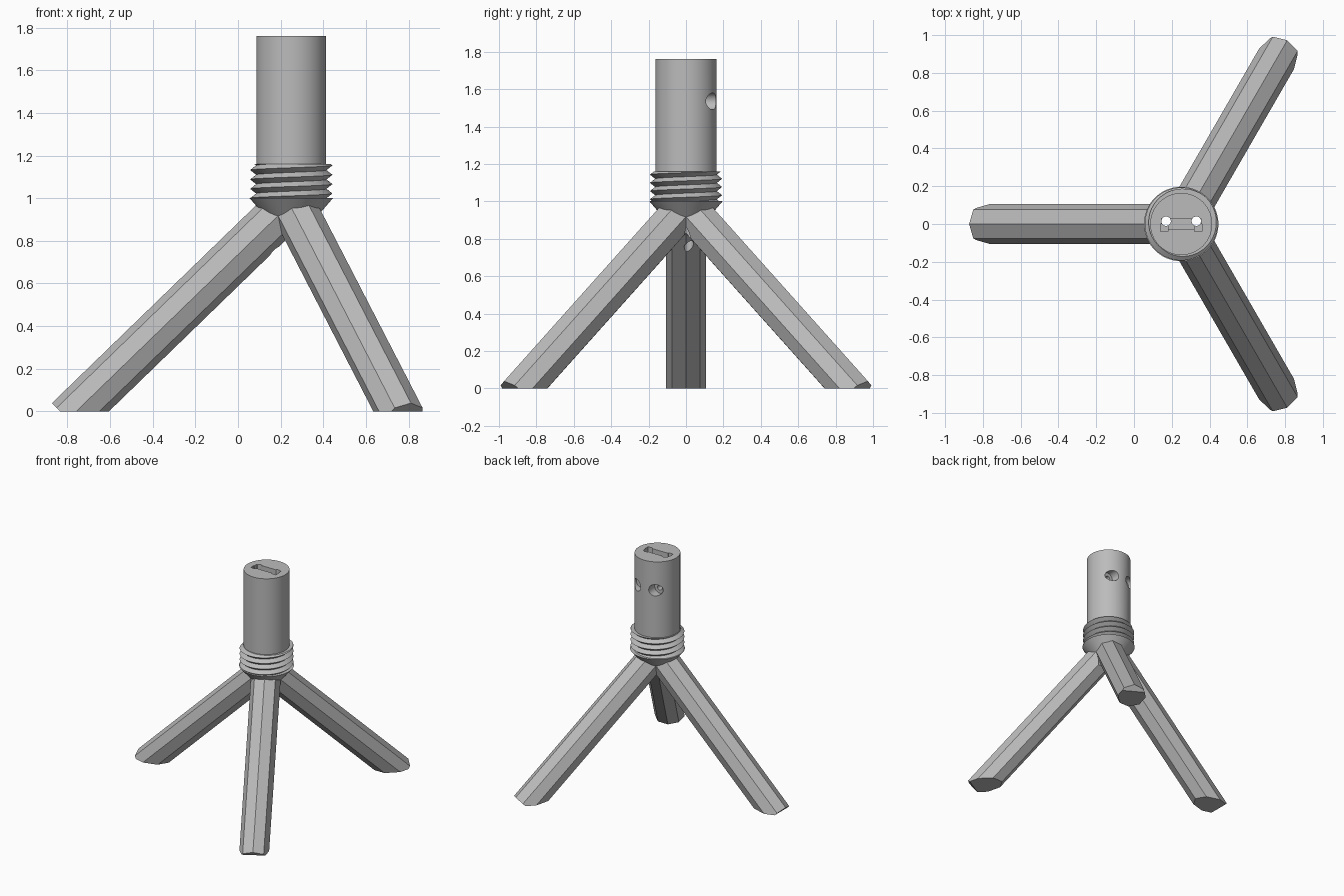
import bpy, bmesh, math
from mathutils import Matrix, Vector

if "Cube" in bpy.data.objects:
    bpy.data.objects.remove(bpy.data.objects["Cube"], do_unlink=True)

CX = 0.25                       # vertical axis of the post
HOLE_X = (CX - 0.08, CX + 0.08)
TURN = 2 * math.pi

grey = bpy.data.materials.new("plain_grey")
grey.use_nodes = True
grey.diffuse_color = (0.5, 0.5, 0.5, 1)
grey.node_tree.nodes["Principled BSDF"].inputs["Base Color"].default_value = (0.5, 0.5, 0.5, 1)


def finish(bm, name):
    bmesh.ops.recalc_face_normals(bm, faces=bm.faces)
    mesh = bpy.data.meshes.new(name)
    bm.to_mesh(mesh)
    bm.free()
    mesh.materials.append(grey)
    obj = bpy.data.objects.new(name, mesh)
    bpy.context.collection.objects.link(obj)
    return obj


def add_cone(bm, r1, r2, length, matrix, sides=64):
    bmesh.ops.create_cone(bm, cap_ends=True, segments=sides, radius1=r1, radius2=r2,
                          depth=length, matrix=matrix @ Matrix.Translation((0, 0, length / 2)))


def upright(name, r1, r2, z1, z2, x=CX, y=0, sides=64):
    bm = bmesh.new()
    add_cone(bm, r1, r2, z2 - z1, Matrix.Translation((x, y, z1)), sides)
    return finish(bm, name)


def box(name, x, y, z, size):
    bm = bmesh.new()
    bmesh.ops.create_cube(bm, size=1, matrix=Matrix.Translation((x, y, z)) @ Matrix.Diagonal((*size, 1)))
    return finish(bm, name)


def cross_bore(name, r, x, y, z, length):
    bm = bmesh.new()
    add_cone(bm, r, r, length, Matrix.Translation((x, y, z)) @ Matrix.Rotation(-math.pi / 2, 4, 'X'), 32)
    return finish(bm, name)


def cut(obj, cutters):
    for c in cutters:
        mod = obj.modifiers.new("cut", 'BOOLEAN')
        mod.operation, mod.solver, mod.object = 'DIFFERENCE', 'EXACT', c
        with bpy.context.temp_override(object=obj, active_object=obj, selected_objects=[obj]):
            bpy.ops.object.modifier_apply(modifier=mod.name)


# Legs: eight-sided bars leaning outwards, trimmed flat at the ground
def make_leg(name, angle):
    bm = bmesh.new()
    add_cone(bm, 0.107, 0.107, 1.46, Matrix.Translation((CX, 0, 0.978))
             @ Matrix.Rotation(math.radians(angle), 4, 'Z')
             @ Matrix.Rotation(math.radians(134.1), 4, 'Y'), 8)
    bmesh.ops.bisect_plane(bm, geom=bm.verts[:] + bm.edges[:] + bm.faces[:], plane_co=(0, 0, 0),
                           plane_no=(0, 0, 1), clear_inner=True)
    bmesh.ops.holes_fill(bm, edges=[e for e in bm.edges if e.is_boundary])
    return finish(bm, name)


# Screw thread: rows of a triangular wave climbing around the axis
def make_thread(z1, z2, root, crest, pitch, sides=64):
    bm = bmesh.new()
    rows = []
    for k in range(-3, 10):
        row = []
        for i in range(sides + 1):
            a = TURN * i / sides
            climb = pitch * i / sides
            z = min(max(z1 + k * pitch / 2 + climb, z1), z2)
            t = ((z - z1 - climb) / pitch) % 1
            r = crest + (root - crest) * abs(1 - 2 * t)
            row.append(bm.verts.new((CX + r * math.cos(a), r * math.sin(a), z)))
        rows.append(row)
    for low, high in zip(rows, rows[1:]):
        for i in range(sides):
            bm.faces.new((low[i], low[i + 1], high[i + 1], high[i]))
    bmesh.ops.remove_doubles(bm, verts=bm.verts, dist=1e-4)
    bmesh.ops.dissolve_degenerate(bm, dist=1e-5, edges=bm.edges)
    bmesh.ops.holes_fill(bm, edges=[e for e in bm.edges if e.is_boundary])
    return finish(bm, "screw_thread")


legs = [make_leg(n, a) for n, a in (("right_leg", 180), ("left_back_leg", 60), ("left_front_leg", -60))]
thread = make_thread(1.0, 1.16, 0.165, 0.193, 0.044)
hub = upright("hub_cone", 0.075, 0.197, 0.86, 1.002)
post = upright("post", 0.164, 0.164, 1.155, 1.76, sides=96)

# Cutters: wire bores, connector slot, and stepped screw holes at the back
bores = [upright("wire_bore", 0.025, 0.025, 0.4, 2, x, 0.015, 24) for x in HOLE_X]
slot = [box("slot_cutter", CX, 0, 1.7, (0.21, 0.06, 0.5))]
slot += [box("slot_end_cutter", CX + s * 0.09, -0.02, 1.7, (0.04, 0.04, 0.52)) for s in (-1, 1)]
screws = [cross_bore("screw_head_cutter", 0.045, x, 0.085, 1.535, 0.2) for x in HOLE_X]
screws += [cross_bore("screw_shaft_cutter", 0.02, x, 0, 1.535, 0.2) for x in HOLE_X]

for part in legs + [thread, hub]:
    cut(part, bores)
cut(post, bores + slot + screws)

for c in bores + slot + screws:
    bpy.data.objects.remove(c, do_unlink=True)

# Smooth round parts, keep creases
for part in [post, hub, thread]:
    bpy.ops.object.select_all(action='DESELECT')
    part.select_set(True)
    bpy.context.view_layer.objects.active = part
    bpy.ops.object.shade_smooth_by_angle(angle=math.radians(25))
